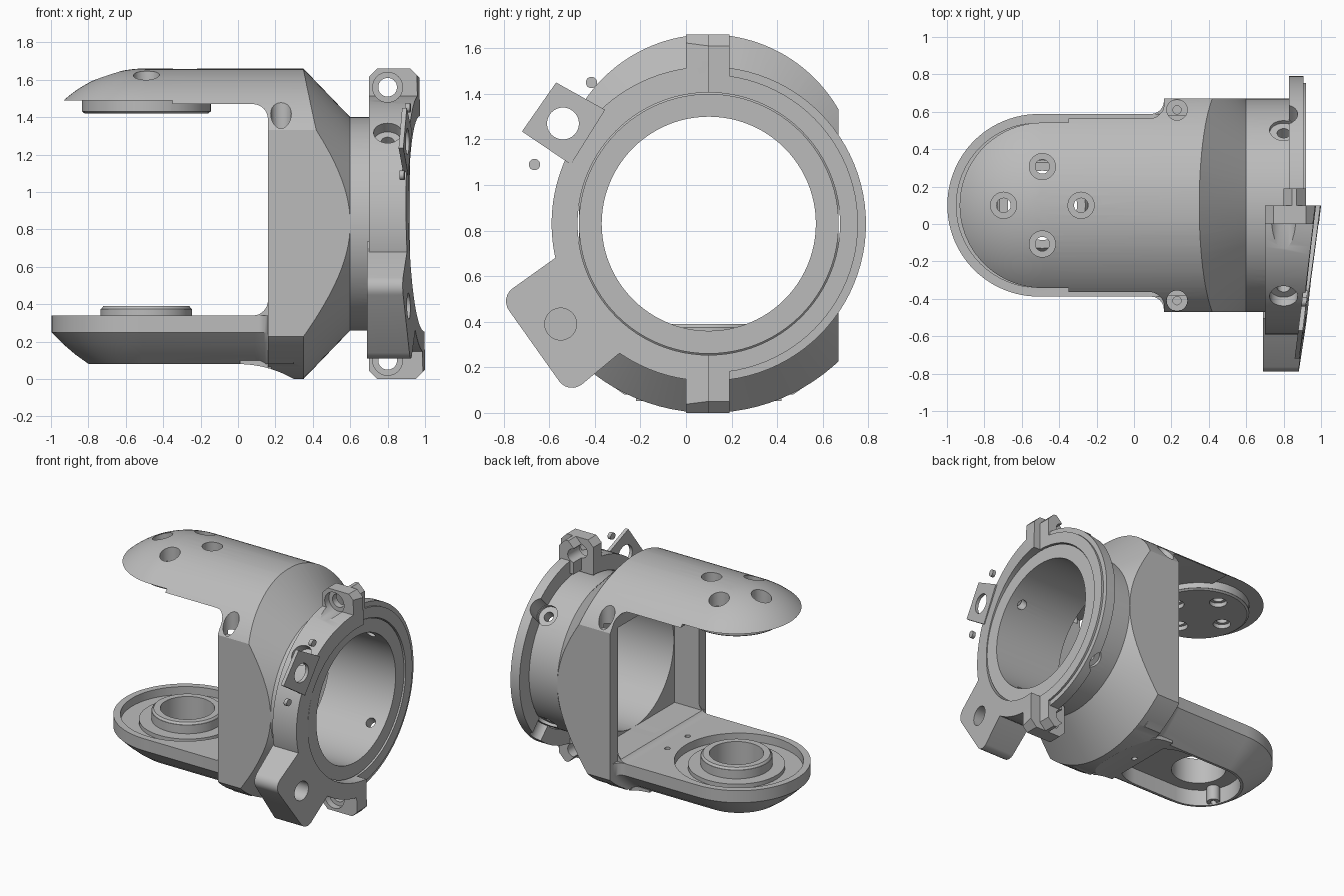
import bpy, bmesh, math
from mathutils import Vector, Matrix

if "Cube" in bpy.data.objects:
    bpy.data.objects.remove(bpy.data.objects["Cube"])

CY, CZ = 0.1, 0.83            # main axis runs along x through here
HX = -0.49                    # pivot hub position
metal = bpy.data.materials.new("light_grey")
metal.diffuse_color = (0.5, 0.5, 0.5, 1)
metal.use_nodes = True
metal.node_tree.nodes["Principled BSDF"].inputs["Base Color"].default_value = metal.diffuse_color


def make(name, bm):
    bmesh.ops.recalc_face_normals(bm, faces=bm.faces)
    me = bpy.data.meshes.new(name)
    bm.to_mesh(me)
    bm.free()
    me.materials.append(metal)
    ob = bpy.data.objects.new(name, me)
    bpy.context.collection.objects.link(ob)
    return ob


def loft(name, rings):
    bm = bmesh.new()
    vs = [[bm.verts.new(p) for p in r] for r in rings]
    n = len(vs[0])
    for a, b in zip(vs, vs[1:]):
        for i in range(n):
            bm.faces.new((a[i], a[(i + 1) % n], b[(i + 1) % n], b[i]))
    bm.faces.new(vs[0])
    bm.faces.new(vs[-1])
    return make(name, bm)


def prism(name, pts, axis, lo, hi):
    def at(p, d):
        return {'x': (d, p[0], p[1]), 'y': (p[0], d, p[1]), 'z': (p[0], p[1], d)}[axis]
    return loft(name, [[at(p, d) for p in pts] for d in (lo, hi)])


def arc(cx, cy, r, a0, a1, n):
    return [(cx + r * math.cos(math.radians(a0 + (a1 - a0) * i / n)),
             cy + r * math.sin(math.radians(a0 + (a1 - a0) * i / n))) for i in range(n + 1)]


def revolve(name, prof, cz=CZ, n=96):
    return loft(name, [[(x, *p) for p in arc(CY, cz, r, 0, 360, n)[:-1]] for x, r in prof])


def cyl(name, start, end, r, r2=None, n=40):
    a, b = Vector(start), Vector(end)
    bm = bmesh.new()
    m = Matrix.Translation((a + b) / 2) @ (b - a).to_track_quat('Z', 'Y').to_matrix().to_4x4()
    bmesh.ops.create_cone(bm, cap_ends=True, segments=n, radius1=r,
                          radius2=r if r2 is None else r2, depth=(b - a).length, matrix=m)
    return make(name, bm)


def box(name, x0, x1, y0, y1, z0, z1):
    return prism(name, [(x0, y0), (x1, y0), (x1, y1), (x0, y1)], 'z', z0, z1)


def combine(ob, op, *others):
    for o in others:
        m = ob.modifiers.new("b", 'BOOLEAN')
        m.operation, m.object, m.solver = op, o, 'EXACT'
        dg = bpy.context.evaluated_depsgraph_get()
        me = bpy.data.meshes.new_from_object(ob.evaluated_get(dg))
        ob.modifiers.clear()
        ob.data = me
        bpy.data.objects.remove(o)


def cut(ob, *o):
    combine(ob, 'DIFFERENCE', *o)


def join(ob, *o):
    combine(ob, 'UNION', *o)


def outline(off, x_end):
    """Plan outline: round arm end flaring out to the wide body."""
    r = 0.488 - off
    side = arc(0.09, CY - 0.558 + off, 0.07, 90, 0, 6)
    side += [(0.161, CY - 0.57 + off), (x_end, CY - 0.57 + off)]
    return arc(-0.51, CY, r, 90, 270, 48) + side + [(x, 2 * CY - y) for x, y in reversed(side)]


# fork body: turned shell trimmed to the plan outline and to a domed, tighter top
body = revolve("fork_body", [(-1.1, 0.83), (0.35, 0.83), (0.6, 0.57), (0.91, 0.57)])
combine(body, 'INTERSECT', prism("plan", outline(0, 1.1), 'z', -0.2, 1.9))
R = 0.657
dome = [(HX - R * math.cos(math.radians(a)), R * math.sin(math.radians(a))) for a in range(3, 91, 3)]
top = revolve("dome", dome + [(1.2, R)], cz=1.004, n=128)
join(top, box("lower_keep", -1.3, 1.3, -0.9, 1.1, -0.3, 1.33))
combine(body, 'INTERSECT', top)
gap = ([(-1.5, -0.1), (0.16, -0.1), (0.16, 1.39)] + arc(0.08, 1.39, 0.08, 0, 90, 8)[1:]
       + [(-0.35, 1.47), (-0.35, 1.49), (-1.5, 1.49)])
cut(body, prism("gap", gap, 'y', -1, 1.2),
    cyl("heel_cut", (0, -1, -0.52), (0, 1.2, -0.52), 0.6, n=128),
    cyl("bore", (0.1, CY, CZ), (1.1, CY, CZ), 0.47, n=96))
for s in (-1, 1):             # corner screw seats
    y = CY + s * 0.51
    cut(body, cyl("seat", (0.23, y, 1.31), (0.23, y, 1.8), 0.055),
        cyl("screw", (0.23, y, 1.1), (0.23, y, 1.4), 0.022))

# lower arm with rounded underside
arm = loft("lower_arm", [[(x, y, z) for x, y in outline(o, 0.3)] for o, z in
                         ((0.2, 0.08), (0.13, 0.13), (0.06, 0.19), (0, 0.25), (0, 0.34))])
cut(arm, cyl("dish", (-0.51, CY, 0.28), (-0.51, CY, 0.5), 0.44, n=64),
    prism("recess", arc(-0.51, CY, 0.27, 90, 270, 32) + arc(-0.15, CY, 0.27, -90, 90, 32),
          'z', 0, 0.2),
    cyl("heel_cut", (0, -1, -0.52), (0, 1.2, -0.52), 0.599, n=128))
join(body, arm)

# heel below and fillet above, where the arm meets the body
heel = [(x / 100, -0.52 + math.sqrt(0.36 - x * x / 1e4)) for x in range(1, 19)]
join(body, prism("heel", heel + [(0.18, 0.1), (0.14, 0.1), (0.01, 0.1)], 'y', CY - 0.32, CY + 0.32),
     prism("fillet", arc(0.08, 0.42, 0.08, -90, 0, 8) + [(0.19, 0.42), (0.19, 0.33), (0.08, 0.33)],
           'y', CY - 0.487, CY + 0.487))
cut(body, box("pocket", 0.05, 0.36, CY - 0.48, CY + 0.48, 0.36, 1.34))

# hub on the lower arm
join(body, cyl("step", (HX, CY, 0.24), (HX, CY, 0.31), 0.33, n=64),
     cyl("hub", (HX, CY, 0.23), (HX, CY, 0.375), 0.245, n=64),
     cyl("hub_lip", (HX, CY, 0.37), (HX, CY, 0.39), 0.245, 0.23, n=64))
cut(body, cyl("hub_bore", (HX, CY, 0), (HX, CY, 0.6), 0.185, n=64))
for s in (-1, 1):             # small floor holes
    cut(body, cyl("pin", (0.0, CY + s * 0.12, 0.15), (0.0, CY + s * 0.12, 0.5), 0.02))
for x, y in ((-0.73, CY - 0.13), (0.08, CY)):   # screw posts below
    join(body, cyl("post", (x, y, 0.09), (x, y, 0.23), 0.045))
    cut(body, cyl("post_hole", (x, y, 0.05), (x, y, 0.17), 0.02))

# upper pivot disc with four counterbored holes
join(body, cyl("disc", (HX, CY, 1.43), (HX, CY, 1.51), 0.345, n=64),
     cyl("disc_edge", (HX, CY, 1.42), (HX, CY, 1.431), 0.33, 0.345, n=64))
for i in range(4):
    x = HX + 0.207 * math.cos(i * math.pi / 2)
    y = CY + 0.207 * math.sin(i * math.pi / 2)
    cut(body, cyl("sink", (x, y, 1.54), (x, y, 1.8), 0.07),
        cyl("hole", (x, y, 1.3), (x, y, 1.6), 0.038),
        cyl("under_sink", (x, y, 1.3), (x, y, 1.45), 0.06))


# two-piece clamp ring around the neck
def half_ring(name, a0, a1, x0, x1, r):
    return prism(name, arc(CY, CZ, r, a0, a1, 48) + arc(CY, CZ, 0.576, a1, a0, 48), 'x', x0, x1)


back = half_ring("rear_clamp", -90, 90, 0.83, 0.905, 0.69)
join(back, half_ring("lip", -90, 90, 0.9, 0.92, 0.655))
front = half_ring("front_clamp", 90, 270, 0.7, 1.1, 0.69)

# ear on the front clamp, with softened back edge
ear = ([(-0.505, 0.735), (-0.56, 0.69)] + arc(-0.72, 0.49, 0.07, 130, 215, 6)
       + arc(-0.50, 0.18, 0.07, 215, 305, 6) + [(-0.27, 0.28), (-0.25, 0.32), (-0.42, 0.5)])
join(front, prism("ear", ear, 'x', 0.69, 1.1))

# bolt tabs at the top and the bottom
for s in (-1, 1):
    def tab(name, x0, x1, y0, y1):
        p = [(x0, 0.59), (x0, 0.785), (x0 + 0.045, 0.83), (x1 - 0.05, 0.83), (x1, 0.78), (x1, 0.59)]
        return prism(name, [(x, CZ + s * z) for x, z in p], 'y', y0, y1)
    z = CZ + s * 0.73
    join(front, tab("tab", 0.7, 1.0 if s < 0 else 0.97, 0, CY))
    join(back, tab("tab", 0.8, 0.92, CY, 0.19))
    for ob in (front, back):
        cut(ob, cyl("bolt", (0.8, -0.3, z), (0.8, 0.4, z), 0.05))
    cut(front, cyl("bolt_seat", (0.8, -0.3, z), (0.8, 0.05, z), 0.08))

# slanted outer face of the front clamp
n = Vector((1, -0.125, 0.02)).normalized()
slant = box("slant", -2, 2, -2, 2, 0, 1)
slant.data.transform(Matrix.Translation((0.985, CY, CZ))
                     @ n.to_track_quat('Z', 'Y').to_matrix().to_4x4())
cut(front, slant)
cut(front, cyl("ear_hole", (0.78, -0.55, 0.39), (1.1, -0.55, 0.39), 0.07))

# radial set screws through the clamp and the neck
for a in (45, 135, 225, 315):
    d = Vector((0, math.cos(math.radians(a)), math.sin(math.radians(a))))
    c = Vector((0.8, CY, CZ))
    for ob in (body, front, back):
        if ob is front and a == 225:
            continue
        cut(ob, cyl("set_hole", c + d * 0.4, c + d * 0.9, 0.035))
        cut(ob, cyl("set_seat", c + d * (0.545 if ob is body else 0.5 if ob is back else 0.62),
                    c + d * 0.9, 0.075))

# loose plate and two small pins beside the clamp
plate = prism("square_plate", [(-0.57, 1.45), (-0.355, 1.33), (-0.505, 1.09), (-0.72, 1.235)],
              'x', 0.88, 0.905)
cut(plate, cyl("plate_hole", (0.8, -0.54, 1.27), (1, -0.54, 1.27), 0.07))
pins = [cyl("pin_upper", (0.88, -0.415, 1.45), (0.905, -0.415, 1.45), 0.025, n=24),
        cyl("pin_lower", (0.88, -0.665, 1.09), (0.905, -0.665, 1.09), 0.025, n=24)]
for ob in [plate] + pins:
    for v in ob.data.vertices:
        v.co.x += 0.125 * (v.co.y + 0.55)

# crisp edges, smooth curves
for ob in list(bpy.context.scene.objects):
    bpy.ops.object.select_all(action='DESELECT')
    ob.select_set(True)
    bpy.context.view_layer.objects.active = ob
    bpy.ops.object.shade_smooth_by_angle(angle=math.radians(25))
